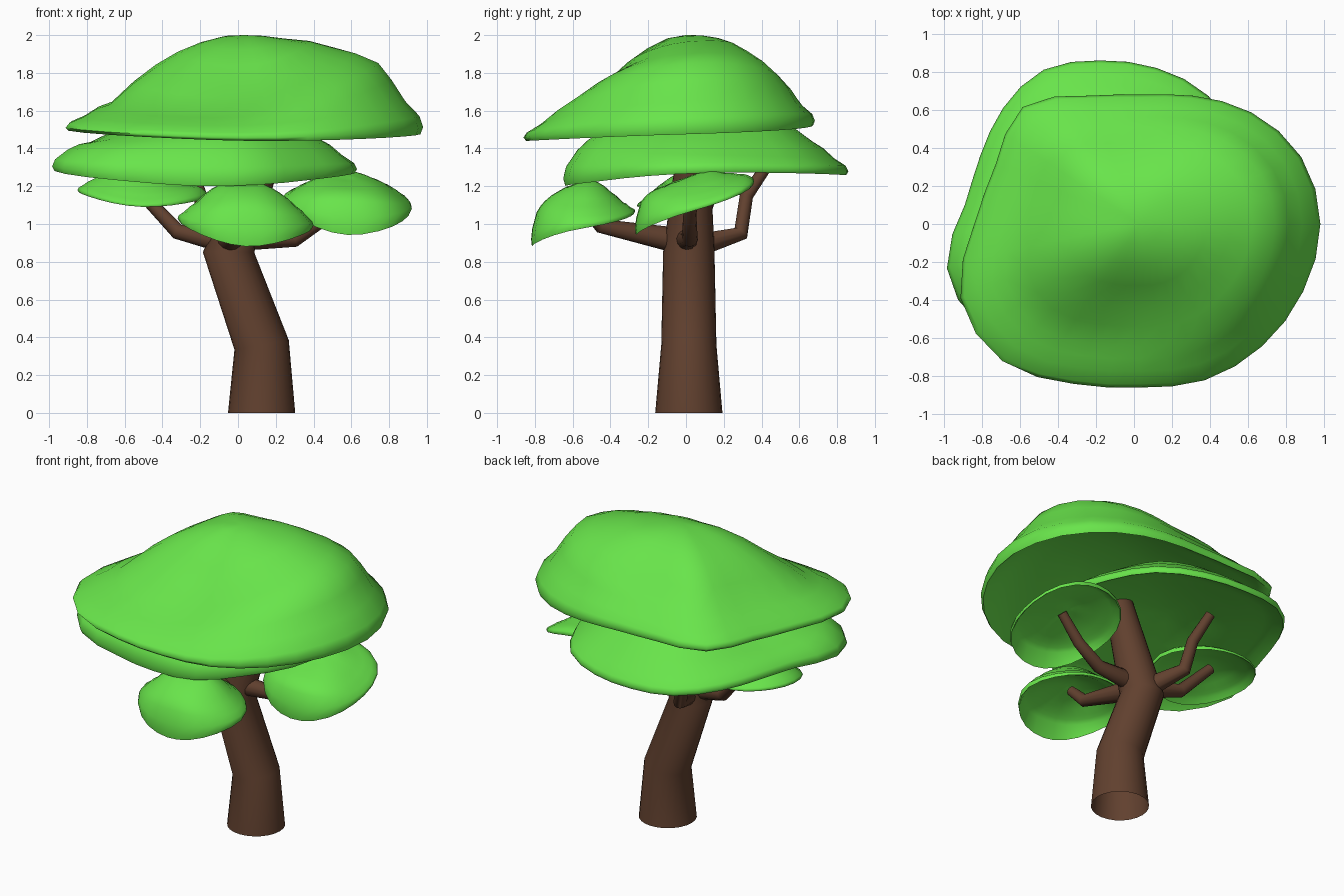
import bpy, bmesh
from math import cos, sin, tau
from mathutils import Vector

if "Cube" in bpy.data.objects:
    bpy.data.objects.remove(bpy.data.objects["Cube"])


def material(name, color):
    m = bpy.data.materials.new(name)
    m.diffuse_color = color
    m.use_nodes = True
    m.node_tree.nodes["Principled BSDF"].inputs["Base Color"].default_value = m.diffuse_color
    return m


LEAF = material("leaf_green", (0.14, 0.78, 0.07, 1))
BARK = material("bark_brown", (0.12, 0.052, 0.028, 1))


def finish(name, bm, mat, angle):
    bmesh.ops.recalc_face_normals(bm, faces=bm.faces)
    me = bpy.data.meshes.new(name)
    bm.to_mesh(me)
    bm.free()
    me.materials.append(mat)
    ob = bpy.data.objects.new(name, me)
    bpy.context.collection.objects.link(ob)
    bpy.ops.object.select_all(action='DESELECT')
    ob.select_set(True)
    bpy.context.view_layer.objects.active = ob
    bpy.ops.object.shade_smooth_by_angle(angle=angle)


def bridge(bm, a, b):
    n = len(a)
    for i in range(n):
        j = (i + 1) % n
        bm.faces.new((a[i], a[j], b[j], b[i]))


def around(vals, u):
    """Periodic smooth interpolation of values spaced evenly round a circle."""
    n = len(vals)
    f = u * n
    i = int(f)
    f -= i
    p0, p1, p2, p3 = (vals[(i + k) % n] for k in (-1, 0, 1, 2))
    return p1 + 0.5 * f * (p2 - p0 + f * (2*p0 - 5*p1 + 4*p2 - p3 + f * (3*(p1 - p2) + p3 - p0)))


def tube(name, path, sides, closed=True):
    bm = bmesh.new()
    pts = [Vector(p[:3]) for p in path]
    rings = []
    for i, p in enumerate(pts):
        a = (p - pts[i-1]).normalized() if i else (pts[1] - p).normalized()
        b = (pts[i+1] - p).normalized() if i < len(pts) - 1 else a
        q = Vector((0, 0, 1)).rotation_difference((a + b).normalized())
        r = path[i][3]
        rings.append([bm.verts.new(p + q @ Vector((r*cos(tau*k/sides), r*sin(tau*k/sides), 0)))
                      for k in range(sides)])
    for a, b in zip(rings, rings[1:]):
        bridge(bm, a, b)
    if closed:
        bm.faces.new(rings[0])
    bm.faces.new(rings[-1])
    finish(name, bm, BARK, 0.9)


def canopy(name, center, radii, rim, apex, profiles, hollow=0.4, seg=32):
    """Hollow leaf dome with a rounded lip. rim and profiles are listed east,
    north, west, south; each profile is the relative height at t = .25, .5, .75, .9."""
    bm = bmesh.new()
    base = sum(rim) / len(rim)
    H = apex - base

    # relative height at each ring, from a profile
    steps = [(1, lambda p: p[3]*.22), (.98, lambda p: p[3]*.55), (.9, lambda p: p[3]),
             (.825, lambda p: (p[2]+p[3])/2 + .02), (.75, lambda p: p[2]),
             (.625, lambda p: (p[1]+p[2])/2 + .02), (.5, lambda p: p[1]),
             (.375, lambda p: (p[0]+p[1])/2 + .02), (.25, lambda p: p[0]),
             (.12, lambda p: .78 + .22*p[0])]

    def ring(t, height, scale):
        out = []
        for s in range(seg):
            u = s / seg
            r = around(radii, u) * t
            z = base + t * (around(rim, u) - base)
            h = around([height(p) for p in profiles], u) * H * scale
            out.append(bm.verts.new((center[0] + r*cos(tau*u), center[1] + r*sin(tau*u), z + h)))
        return out

    edge = ring(.985, lambda p: 0, 1)
    for sc, ss in ((1, steps), (hollow, steps[2:])):
        prev = edge
        for t, height in ss:
            cur = ring(t, height, sc)
            bridge(bm, prev, cur)
            prev = cur
        top = bm.verts.new((*center, base + H * sc))
        for i in range(seg):
            bm.faces.new((prev[i], prev[(i + 1) % seg], top))
    finish(name, bm, LEAF, 1.4)


# Trunk, open at the bottom
tube("trunk", [(.125, .015, 0, .178), (.125, .015, .36, .146), (-.05, .015, .85, .136),
               (.16, .04, 1.42, .085)], 24, closed=False)

# Branches
tube("branch_back", [(-.05, .04, .88, .065), (-.16, .29, .95, .042), (-.2, .32, 1.15, .036),
                     (-.25, .43, 1.31, .03)], 12)
tube("branch_left", [(-.04, .0, .9, .065), (-.32, .06, .96, .042), (-.5, .13, 1.15, .032)], 12)
tube("branch_right", [(-.03, .0, .92, .065), (.3, .02, .92, .042), (.46, .02, 1.03, .036),
                      (.6, .03, 1.18, .03)], 12)
tube("branch_front", [(-.05, -.03, .91, .07), (.02, -.45, .99, .04), (.06, -.53, 1.08, .03)], 12)

# Large canopies
canopy("canopy_top", (.03, 0),
       [.95, .92, .83, .73, .68, .73, .87, .82, .87, 1.02, 1.02, .91, .86, .89, .91, .93],
       [1.475, 1.525, 1.51, 1.44], 2.0,
       [(.96, .88, .73, .34), (.95, .75, .42, .2), (.92, .7, .3, .15), (.87, .52, .27, .15)])
canopy("canopy_lower", (-.18, .1),
       [.81, .79, .81, .78, .76, .77, .72, .68, .71, .87, .89, .78, .75, .78, .76, .8],
       [1.27, 1.26, 1.3, 1.2], 1.7,
       [(.9, .7, .42, .22), (.9, .68, .4, .2), (.85, .5, .3, .21), (.95, .8, .6, .42)])

# Small leaf clumps
canopy("leaf_clump_front", (.04, -.53), [.36, .3, .26, .31, .36, .33, .29, .33],
       [.98, 1.06, 1.02, .88], 1.23,
       [(.93, .75, .45, .25), (.88, .6, .3, .15), (.93, .75, .4, .2), (1, .98, .88, .7)],
       hollow=.6, seg=24)
canopy("leaf_clump_right", (.58, .04), [.34, .36, .32, .34, .35, .34, .31, .34],
       [1.07, 1.22, 1.12, .94], 1.26,
       [(.93, .78, .5, .28), (.95, .68, .45, .3), (.93, .75, .45, .22), (1.03, 1.08, 1.1, .95)],
       hollow=.6, seg=24)
canopy("leaf_clump_left", (-.51, .05), [.35, .31, .3, .32, .34, .32, .31, .33],
       [1.14, 1.16, 1.17, 1.09], 1.29,
       [(.85, .6, .45, .35), (.93, .7, .45, .22), (1, .85, .5, .28), (.93, .75, .45, .22)],
       hollow=.6, seg=24)
